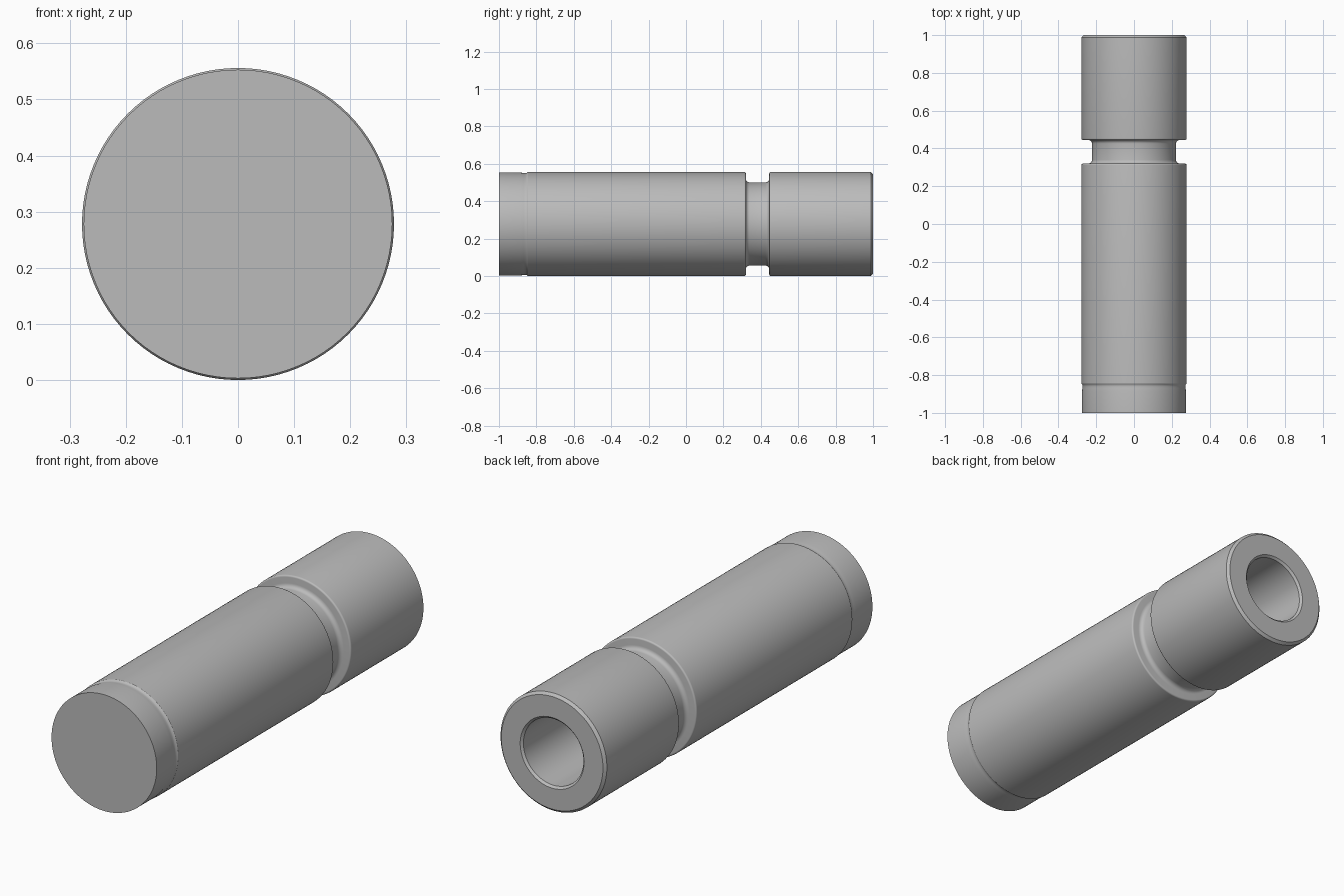
import bpy
import math
from mathutils import Matrix

cube = bpy.data.objects.get("Cube")
if cube:
    bpy.data.objects.remove(cube)

R, NECK, BORE = 0.278, 0.222, 0.157
SIDES = 96


def arc(y, r, size, start, end, steps=5):
    """Points of a small rounded corner around centre (y, r)."""
    angles = [math.radians(start + (end - start) * i / steps) for i in range(steps + 1)]
    return [(y + size * math.cos(a), r + size * math.sin(a)) for a in angles]


# Half section of the pin as (y, radius), from the front face to the bore floor
profile = [(-1, 0), (-1, 0.275), (-0.885, 0.275), (-0.868, 0.273), (-0.858, 0.272)]
profile += [(-0.852, 0.273), (-0.845, R)]
profile += arc(0.312, R - 0.008, 0.008, 90, 0)
profile += arc(0.34, NECK + 0.02, 0.02, 180, 270)
profile += arc(0.425, NECK + 0.02, 0.02, 270, 360)
profile += arc(0.453, R - 0.008, 0.008, 180, 90)
profile += [(0.988, R), (1, R - 0.012), (1, BORE + 0.01), (0.99, BORE)]
profile += [(0.1, BORE), (0.01, 0)]

# Spin the section into a solid of revolution
verts, faces, rings = [], [], []
for y, r in profile:
    start = len(verts)
    count = SIDES if r > 0 else 1
    for i in range(count):
        a = 2 * math.pi * i / SIDES
        verts.append((r * math.cos(a), y, R + r * math.sin(a)))
    rings.append([start + i % count for i in range(SIDES)])
for a, b in zip(rings, rings[1:]):
    for i in range(SIDES):
        j = (i + 1) % SIDES
        face = list(dict.fromkeys((a[i], a[j], b[j], b[i])))
        faces.append(face)

mesh = bpy.data.meshes.new("grooved_pin")
mesh.from_pydata(verts, [], faces)
mesh.update()
pin = bpy.data.objects.new("grooved_pin", mesh)
bpy.context.collection.objects.link(pin)

# Plain steel grey
steel = bpy.data.materials.new("steel_grey")
steel.use_nodes = True
colour = (0.5, 0.5, 0.5, 1)
steel.diffuse_color = colour
steel.node_tree.nodes["Principled BSDF"].inputs["Base Color"].default_value = colour
mesh.materials.append(steel)

bpy.ops.object.select_all(action="DESELECT")
pin.select_set(True)
bpy.context.view_layer.objects.active = pin
bpy.ops.object.mode_set(mode="EDIT")
bpy.ops.mesh.select_all(action="SELECT")
bpy.ops.mesh.normals_make_consistent(inside=False)
bpy.ops.object.mode_set(mode="OBJECT")
bpy.ops.object.shade_smooth_by_angle(angle=math.radians(30))
